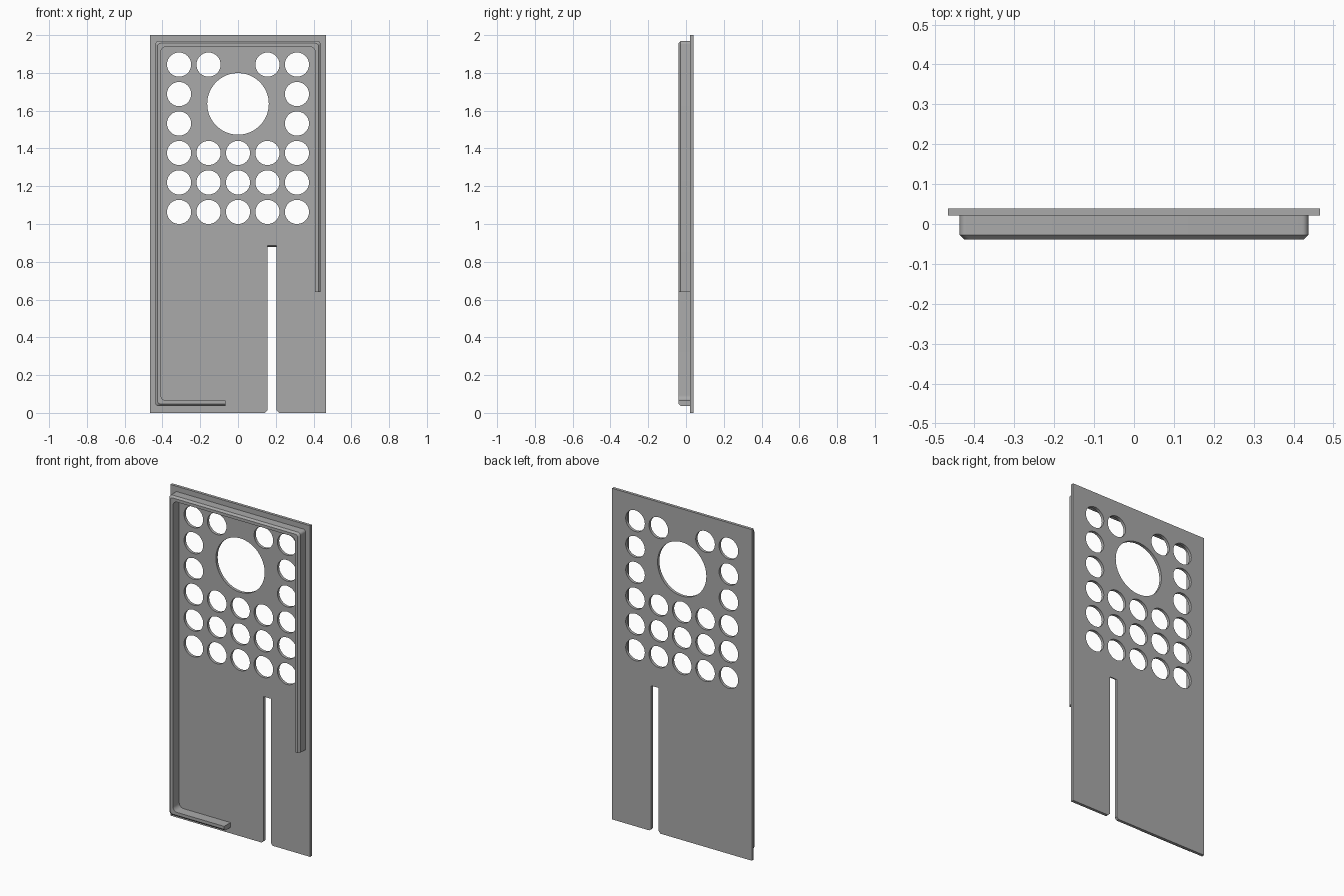
import bpy
import bmesh
from math import sin, cos, pi, radians
from mathutils import Matrix

cube = bpy.data.objects.get("Cube")
if cube:
    bpy.data.objects.remove(cube, do_unlink=True)

grey = bpy.data.materials.new("plain_grey")
grey.use_nodes = True
colour = (0.4, 0.4, 0.4, 1)
grey.diffuse_color = colour
grey.node_tree.nodes["Principled BSDF"].inputs["Base Color"].default_value = colour


def arc(cx, cz, r, start, end, steps):
    """Points along an arc, angles in degrees."""
    angles = [radians(start + (end - start) * i / steps) for i in range(steps + 1)]
    return [(cx + r * cos(a), cz + r * sin(a)) for a in angles]


def add_object(name, bm):
    """Turn a bmesh into a finished grey object."""
    bmesh.ops.recalc_face_normals(bm, faces=bm.faces)
    mesh = bpy.data.meshes.new(name)
    bm.to_mesh(mesh)
    bm.free()
    mesh.materials.append(grey)
    obj = bpy.data.objects.new(name, mesh)
    bpy.context.collection.objects.link(obj)
    bpy.ops.object.select_all(action="DESELECT")
    obj.select_set(True)
    bpy.context.view_layer.objects.active = obj
    bpy.ops.object.shade_smooth_by_angle(angle=radians(30))
    return obj


def filled_profile(loops, thickness):
    """Fill an outline with holes, give it thickness, stand it upright."""
    curve = bpy.data.curves.new("profile", "CURVE")
    curve.dimensions = "2D"
    curve.fill_mode = "BOTH"
    curve.extrude = thickness / 2
    for loop in loops:
        spline = curve.splines.new("POLY")
        spline.points.add(len(loop) - 1)
        for point, (x, z) in zip(spline.points, loop):
            point.co = (x, z, 0, 1)
        spline.use_cyclic_u = True
    helper = bpy.data.objects.new("profile", curve)
    bpy.context.collection.objects.link(helper)
    graph = bpy.context.evaluated_depsgraph_get()
    mesh = bpy.data.meshes.new_from_object(helper.evaluated_get(graph))
    bm = bmesh.new()
    bm.from_mesh(mesh)
    bpy.data.objects.remove(helper, do_unlink=True)
    bpy.data.curves.remove(curve)
    bpy.data.meshes.remove(mesh)
    bmesh.ops.remove_doubles(bm, verts=bm.verts, dist=0.0001)
    bm.transform(Matrix.Rotation(pi / 2, 4, "X"))
    return bm


# Plate outline with the open slot at the bottom
W, H = 0.467, 2.0
SL, SR, ST, C = 0.155, 0.205, 0.885, 0.012
outline = [(-W, 0), (SL - C, 0), (SL, C), (SL, ST), (SR, ST),
           (SR, C), (SR + C, 0), (W, 0), (W, H), (-W, H)]

# Grid of vent holes, leaving room for the large opening
PITCH = 0.156
loops = [outline, arc(0, 1.636, 0.163, 0, 360, 64)[:-1]]
for row in range(6):
    for col in range(-2, 3):
        if (row == 0 and col == 0) or (row in (1, 2) and abs(col) < 2):
            continue
        loops.append(arc(col * PITCH, 1.844 - row * PITCH, 0.064, 0, 360, 40)[:-1])

plate = filled_profile(loops, 0.0175)
bmesh.ops.translate(plate, verts=plate.verts, vec=(0, 0.03025, 0))
# Sloped end of the slot
for v in plate.verts:
    if v.co.y > 0.03 and SL - 0.001 < v.co.x < SR + 0.001 and abs(v.co.z - ST) < 0.001:
        v.co.z -= 0.008
add_object("perforated_plate", plate)

# Raised rim: each rail of the cross-section is (inset, depth, corner radius)
X, BOTTOM, TOP = 0.437, 0.036, 1.968
BACK, FRONT, THICK, BEVEL = 0.0215, -0.039, 0.029, 0.011
section = [(THICK, BACK, 0.028), (0, BACK, 0.016), (0, FRONT + BEVEL, 0.016),
           (BEVEL, FRONT, 0.016), (THICK, FRONT, 0.028)]

rim = bmesh.new()
rails = []
for inset, y, r in section:
    x, low, high = X - inset, BOTTOM + inset, TOP - inset
    path = [(-0.065, low)]
    path += arc(-x + r, low + r, r, 270, 180, 6)
    path += arc(-x + r, high - r, r, 180, 90, 6)
    path += arc(x - r, high - r, r, 90, 0, 6)
    path.append((x, 0.64))
    rails.append([rim.verts.new((px, y, pz)) for px, pz in path])
for a, b in zip(rails, rails[1:] + rails[:1]):
    for i in range(len(a) - 1):
        rim.faces.new((a[i], a[i + 1], b[i + 1], b[i]))
for end in (0, -1):
    rim.faces.new([rail[end] for rail in rails])
add_object("raised_rim", rim)
